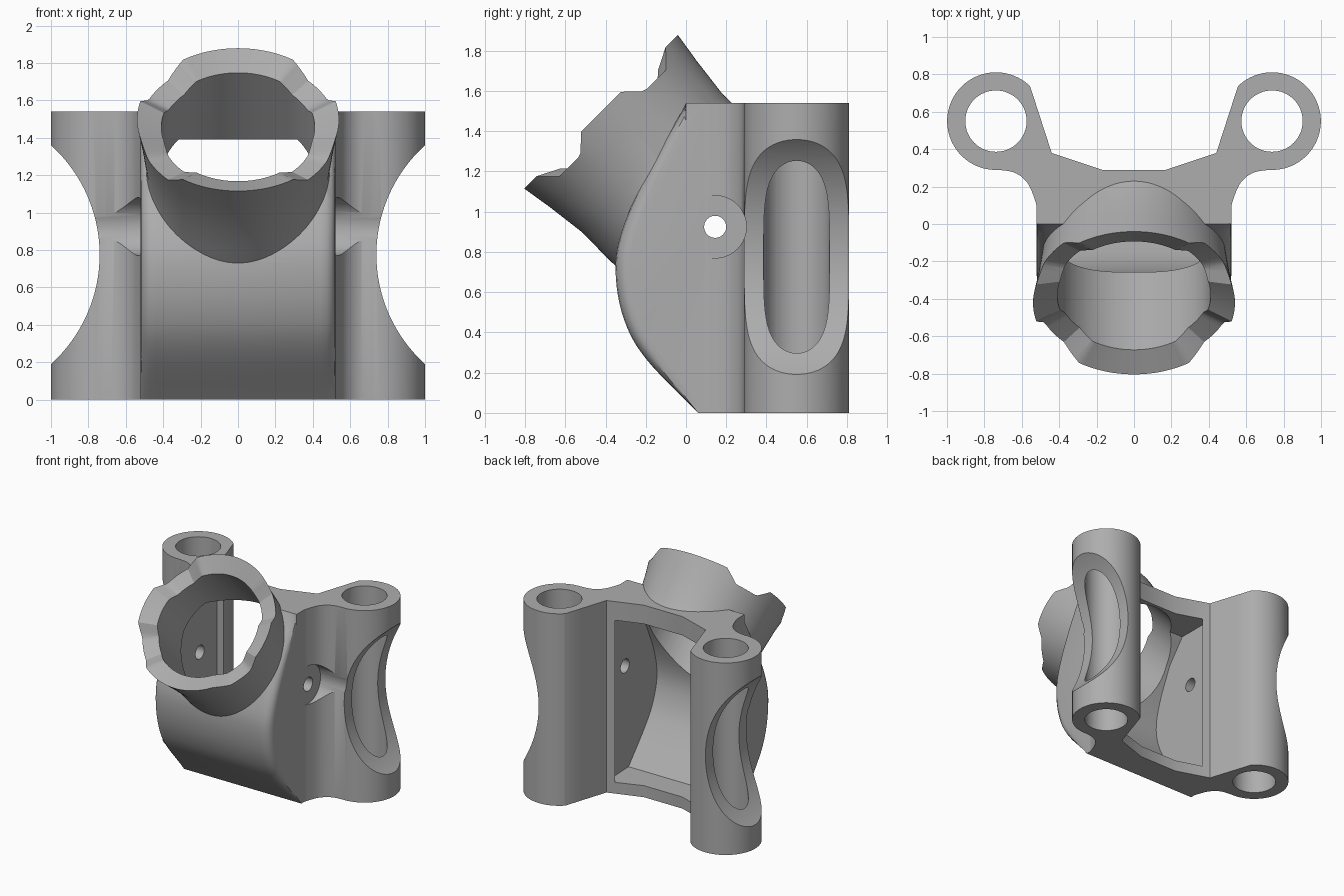
import bpy, bmesh, math
from mathutils import Vector, Matrix

cube = bpy.data.objects.get("Cube")
if cube:
    bpy.data.objects.remove(cube)

grey = bpy.data.materials.new("satin grey")
grey.use_nodes = True
grey.diffuse_color = (0.42, 0.42, 0.42, 1)
grey.node_tree.nodes["Principled BSDF"].inputs["Base Color"].default_value = grey.diffuse_color


def loft(name, sections, ring=False):
    """Skin matching closed sections; a ring joins the last to the first."""
    bm = bmesh.new()
    rows = [[bm.verts.new(p) for p in s] for s in sections]
    pairs = list(zip(rows, rows[1:])) + ([(rows[-1], rows[0])] if ring else [])
    for a, b in pairs:
        for i in range(len(a)):
            j = (i + 1) % len(a)
            bm.faces.new((a[i], a[j], b[j], b[i]))
    if not ring:
        bm.faces.new(rows[0])
        bm.faces.new(rows[-1])
    bmesh.ops.recalc_face_normals(bm, faces=bm.faces)
    mesh = bpy.data.meshes.new(name)
    bm.to_mesh(mesh)
    bm.free()
    obj = bpy.data.objects.new(name, mesh)
    bpy.context.collection.objects.link(obj)
    mesh.materials.append(grey)
    return obj


def plan_prism(name, outline, z0, z1):
    return loft(name, [[(x, y, z) for x, y in outline] for z in (z0, z1)])


def rod(name, start, end, radius, sides=64):
    start, end = Vector(start), Vector(end)
    turn = (end - start).to_track_quat('Z', 'Y')
    circle = [turn @ Vector((radius * math.cos(t), radius * math.sin(t), 0))
              for t in (2 * math.pi * i / sides for i in range(sides))]
    return loft(name, [[c + p for p in circle] for c in (start, end)])


def combine(target, tool, operation):
    mod = target.modifiers.new("combine", 'BOOLEAN')
    mod.object, mod.operation, mod.solver = tool, operation, 'EXACT'
    bpy.context.view_layer.objects.active = target
    bpy.ops.object.modifier_apply(modifier=mod.name)
    bpy.data.objects.remove(tool)


def mirrored(half):
    return half + [(-x, y) for x, y in reversed(half)]


def curve(points, steps=6):
    """Smooth open path through the given points."""
    pts = [Vector(p) for p in points]
    pts = [2 * pts[0] - pts[1]] + pts + [2 * pts[-1] - pts[-2]]
    out = []
    for a, b, c, d in zip(pts, pts[1:], pts[2:], pts[3:]):
        for i in range(steps):
            t = i / steps
            out.append(tuple(0.5 * (2 * b + (c - a) * t + (2 * a - 5 * b + 4 * c - d) * t ** 2
                                    + (3 * b - a - 3 * c + d) * t ** 3)))
    return out + [tuple(pts[-2])]


# Rounded front body, with softened side edges
front = curve([(0.06, 0), (-0.2, 0.27), (-0.31, 0.47), (-0.35, 0.7), (-0.32, 0.9), (-0.2, 1.18), (-0.02, 1.5)])
back = [(0.0, 1.54), (0.25, 1.54), (0.25, 0)]
sections = []
soft = [(0.52, 0.1), (0.515, 0.06), (0.5, 0.03), (0.475, 0.008), (0.44, 0)]
for x, inset in soft + [(-x, k) for x, k in reversed(soft)]:
    row = []
    for y, z in front:
        k = inset * min(1, z / 0.25)
        row.append((x, y + (0.1 - y) * k * 1.6, z + (0.75 - z) * k * 0.6))
    sections.append(row + [(x, y, z) for y, z in back])
housing = loft("housing", sections)

# Side walls sweeping out to the columns
sweep = curve([(0.515, 0.07), (0.53, 0.13), (0.57, 0.22), (0.64, 0.275), (0.745, 0.292)], 5)
combine(housing, plan_prism("side_walls", mirrored(sweep + [(0.745, 0.6)]), 0, 1.54), 'UNION')

# Twin vertical columns
COL_Y = 0.55
for side in (1, -1):
    x = side * 0.738
    combine(housing, rod("column", (x, COL_Y, 0), (x, COL_Y, 1.54), 0.261, 96), 'UNION')

# Tilted collar with four raised teeth on its rim
axis = Vector((0, -1, 1)).normalized()
up = Vector((0, 1, 1)).normalized()
MID = 0.76


def on_collar(angle, radius, along):
    return (axis * along + up * (MID + radius * math.cos(angle))
            + Vector((radius * math.sin(angle), 0, 0)))


def notch(angle):
    """0 on a tooth, 1 on the floor between teeth."""
    d = math.degrees(angle) % 180
    d = min(d, 180 - d)
    return max(0, min(1, (d - 33) / 12, (75 - d) / 10))


rows = []
for i in range(120):
    t = 2 * math.pi * i / 120
    n = notch(t)
    shape = [(0.395, 0.6), (0.49, 0.6), (0.492, 0.85), (0.49, 1.0), (0.515, 1.2),
             (0.54 - 0.01 * n, 1.357 - 0.08 * n), (0.395, 1.295 - 0.045 * n)]
    rows.append([on_collar(t, r, a) for r, a in shape])
combine(housing, loft("collar", rows, ring=True), 'UNION')

# Hollow interior, open at the back
inner = curve([(0.1, 0.1), (-0.1, 0.33), (-0.21, 0.5), (-0.26, 0.7), (-0.22, 0.92), (-0.1, 1.2)])
hollow = inner + [(0.05, 1.39), (0.36, 1.39), (0.36, 0.09)]
combine(housing, loft("hollow_cutter", [[(x, y, z) for y, z in hollow] for x in (-0.44, 0.44)]), 'DIFFERENCE')
opening = mirrored([(0.17, 0.29), (0.44, 0.38), (0.56, 0.75), (0.64, 1.0)])
combine(housing, plan_prism("opening_cutter", opening, -0.1, 1.7), 'DIFFERENCE')

# Collar bore
bore = rod("bore_cutter", axis * 1.6 + up * MID, axis * 0.6 + up * MID, 0.41, 96)
combine(housing, bore, 'DIFFERENCE')

# Column bores, scooped outer faces, pivot pockets and pin holes
PIVOT = (0.145, 0.925)
for side in (1, -1):
    x = side * 0.738
    combine(housing, rod("column_bore_cutter", (x, COL_Y, -0.1), (x, COL_Y, 1.7), 0.164), 'DIFFERENCE')
    s = side * 1.528
    combine(housing, rod("scoop_cutter", (s, 0.2, 0.775), (s, 0.9, 0.775), 0.788, 192), 'DIFFERENCE')
    combine(housing, rod("pocket_cutter", (side * 0.522, *PIVOT), (side * 0.9, *PIVOT), 0.155), 'DIFFERENCE')
    combine(housing, rod("pin_hole_cutter", (side * 0.3, *PIVOT), (side * 0.7, *PIVOT), 0.055, 32), 'DIFFERENCE')

# Smooth shading with crisp edges
bpy.ops.object.select_all(action='DESELECT')
housing.select_set(True)
bpy.context.view_layer.objects.active = housing
bpy.ops.object.shade_smooth_by_angle(angle=math.radians(32))
